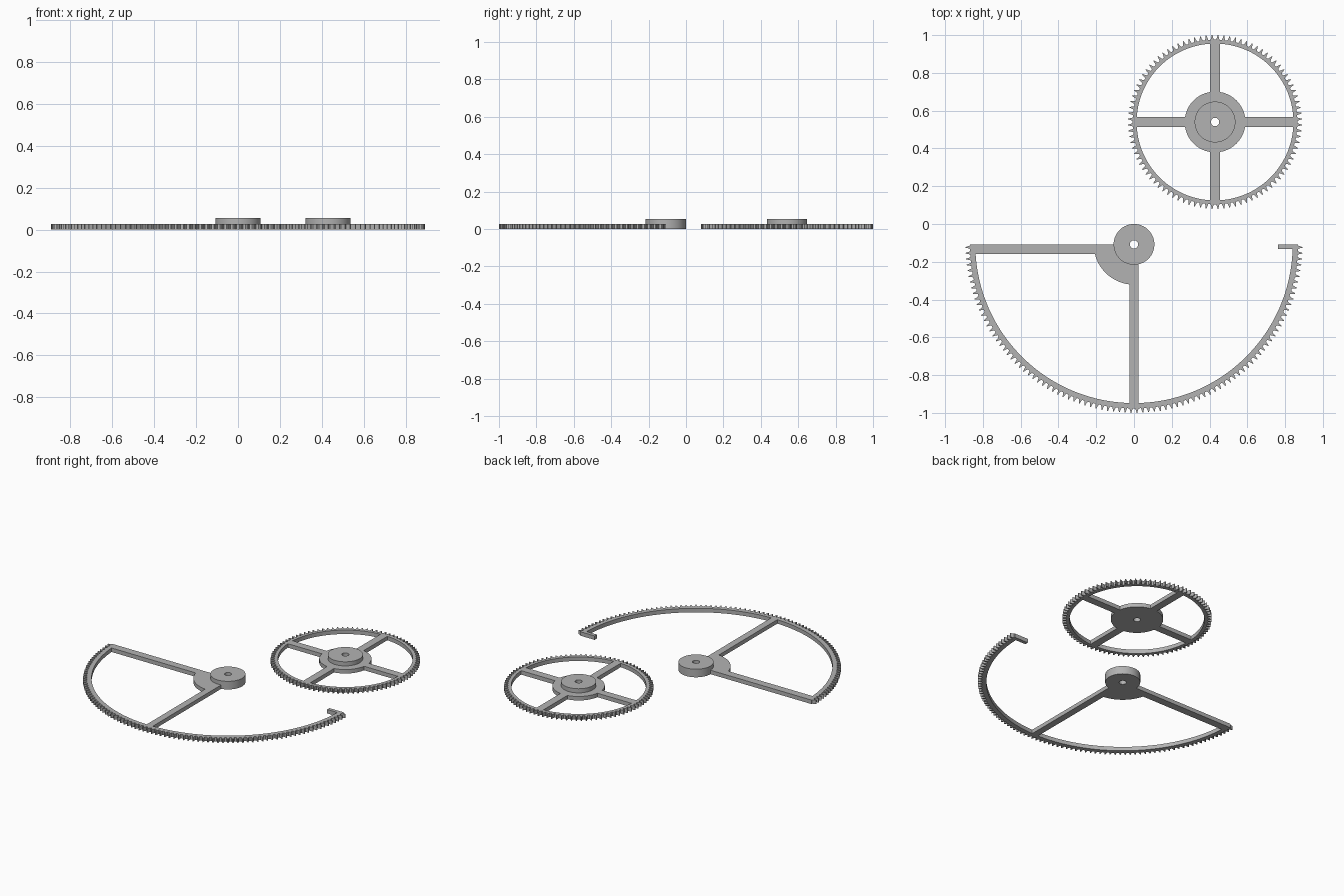
import bpy, bmesh, math
from math import pi, cos, sin

cube = bpy.data.objects.get("Cube")
if cube:
    bpy.data.objects.remove(cube, do_unlink=True)

GREY = (0.45, 0.45, 0.45, 1)
metal = bpy.data.materials.new("plain grey")
metal.use_nodes = True
metal.diffuse_color = GREY
metal.node_tree.nodes["Principled BSDF"].inputs["Base Color"].default_value = GREY

PLATE, TOP = 0.027, 0.055      # plate thickness and boss top
WHEEL = (0.429, 0.54)          # wheel centre
PIVOT = (0.0, -0.108)          # toothed sector centre
BORE, BOSS = 0.022, 0.108


def finish(name, bm):
    bmesh.ops.recalc_face_normals(bm, faces=bm.faces)
    mesh = bpy.data.meshes.new(name)
    bm.to_mesh(mesh)
    bm.free()
    mesh.materials.append(metal)
    obj = bpy.data.objects.new(name, mesh)
    bpy.context.collection.objects.link(obj)
    bpy.ops.object.select_all(action="DESELECT")
    obj.select_set(True)
    bpy.context.view_layer.objects.active = obj
    bpy.ops.object.shade_smooth_by_angle(angle=math.radians(15))
    return obj


def band(name, centre, inner, outline, z0, z1, closed=True):
    """Flat band between an inner radius and an outline of (angle, radius)."""
    bm = bmesh.new()
    loops = []
    for a, r in outline:
        loops.append([bm.verts.new((centre[0] + q * cos(a), centre[1] + q * sin(a), z))
                      for q, z in ((inner, z0), (r, z0), (r, z1), (inner, z1))])
    for i in range(len(loops) if closed else len(loops) - 1):
        p, q = loops[i], loops[(i + 1) % len(loops)]
        for k in range(4):
            n = (k + 1) % 4
            bm.faces.new((p[k], q[k], q[n], p[n]))
    if not closed:
        bm.faces.new(loops[0])
        bm.faces.new(loops[-1])
    return finish(name, bm)


def arc(radius, start=0, sweep=2 * pi, steps=72):
    count = steps if sweep > 6 else steps + 1
    return [(start + sweep * i / steps, radius) for i in range(count)]


def teeth(root, tip, count, start=0, sweep=2 * pi):
    # One tooth: flat root, flared flanks, narrow tip
    shape = ((0, 0), (0.2, 0), (0.34, 0.5), (0.43, 1),
             (0.57, 1), (0.66, 0.5), (0.8, 0))
    points = [(start + sweep * (i + f) / count, root + h * (tip - root))
              for i in range(count) for f, h in shape]
    if sweep < 6:
        points.append((start + sweep, root))
    return points


def bar(name, x0, x1, y0, y1):
    bm = bmesh.new()
    bmesh.ops.create_cube(bm, size=1)
    for v in bm.verts:
        v.co = (x1 if v.co.x > 0 else x0, y1 if v.co.y > 0 else y0,
                PLATE if v.co.z > 0 else 0)
    return finish(name, bm)


# Full gear wheel: toothed rim, hub, raised boss and four spokes
band("wheel_rim", WHEEL, 0.415, teeth(0.436, 0.46, 92), 0, PLATE)
band("wheel_hub", WHEEL, BORE, arc(0.161), 0, PLATE)
band("wheel_boss", WHEEL, BORE, arc(BOSS), PLATE, TOP)
cx, cy = WHEEL
half, near, far = 0.026, 0.155, 0.42
for side, s in (("right", -1), ("left", 1)):
    x0, x1 = sorted((cx + s * near, cx + s * far))
    bar("wheel_spoke_" + side, x0, x1, cy - half, cy + half)
for side, s in (("front", -1), ("back", 1)):
    y0, y1 = sorted((cy + s * near, cy + s * far))
    bar("wheel_spoke_" + side, cx - half, cx + half, y0, y1)

# Half-circle toothed sector with its pivot boss and quarter gusset
band("sector_rim", PIVOT, 0.84, teeth(0.868, 0.892, 90, pi, pi), 0, PLATE, False)
band("sector_boss", PIVOT, BORE, arc(BOSS), 0, TOP)
band("sector_gusset", PIVOT, 0.1, arc(0.213, pi, pi / 2, 24), 0, PLATE, False)

# Arms of the sector and the short stop tab at its free end
py = PIVOT[1]
bar("sector_side_arm", -0.868, -0.09, py - 0.052, py)
bar("sector_front_arm", -0.023, 0.023, py - 0.85, py - 0.1)
bar("sector_end_tab", 0.763, 0.868, py - 0.024, py)
